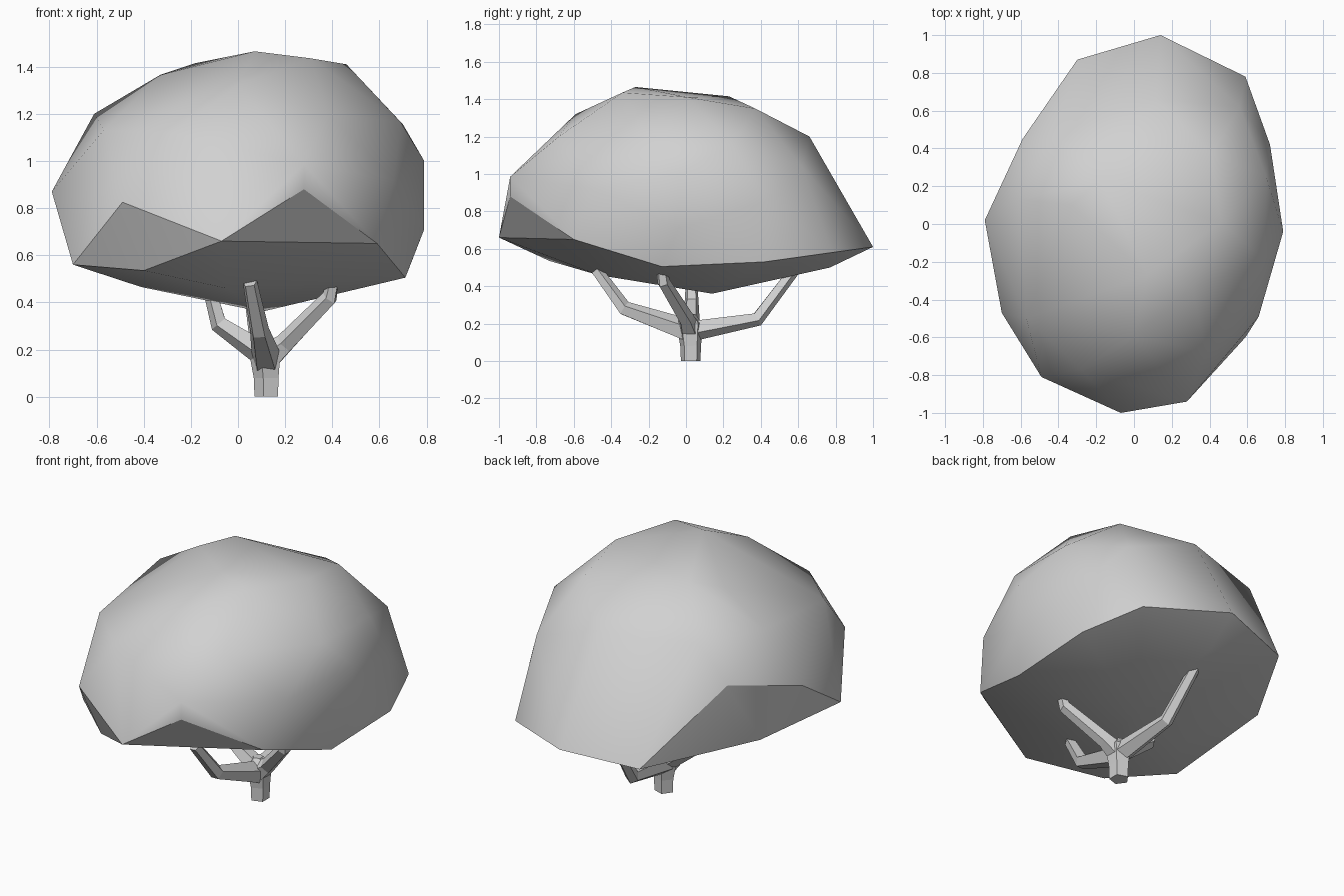
import bpy, bmesh, math
from mathutils import Vector

if "Cube" in bpy.data.objects:
    bpy.data.objects.remove(bpy.data.objects["Cube"])

grey = bpy.data.materials.new("plain_grey")
grey.diffuse_color = (0.64, 0.64, 0.64, 1)
grey.use_nodes = True
grey.node_tree.nodes["Principled BSDF"].inputs["Base Color"].default_value = grey.diffuse_color


def make_object(name, bm):
    me = bpy.data.meshes.new(name)
    bm.to_mesh(me)
    bm.free()
    me.materials.append(grey)
    ob = bpy.data.objects.new(name, me)
    bpy.context.collection.objects.link(ob)
    return ob


# Faceted crown: convex hull over a few rings of corner points
rim = [(-.07, -1, .66), (.59, -.6, .65), (.71, -.13, .505), (.72, .42, .53),
       (.59, .78, .58), (.14, 1, .61), (-.3, .87, .56), (-.67, .25, .6),
       (-.7, -.47, .56), (-.4, -.73, .535)]
waist = [(.28, -.94, .88), (-.49, -.81, .825), (-.79, .02, .87), (-.59, .45, .98),
         (.28, -.94, .985), (.66, -.49, .92), (.79, -.04, .71), (.79, -.04, 1),
         (.72, .42, .85)]
shoulder = [(.69, -.19, 1.165), (.7, .25, 1.155), (.56, .62, 1.04), (.12, .66, 1.2),
            (-.42, .48, 1.2), (-.61, .13, 1.2), (-.57, -.5, 1.13), (-.28, -.77, 1.12),
            (.38, -.68, 1.2)]
top = [(.07, -.27, 1.465), (.31, -.34, 1.435), (.46, .01, 1.41), (.41, .37, 1.35),
       (-.18, .23, 1.415), (-.33, .1, 1.365), (0, -.59, 1.32)]
underside = [(.1, .14, .36), (-.41, -.1, .465), (.1, .77, .5), (-.05, -.47, .46)]

bm = bmesh.new()
idx = {p: bm.verts.new(p) for p in rim + waist + shoulder + top + underside}
bmesh.ops.convex_hull(bm, input=bm.verts)
bmesh.ops.delete(bm, geom=[v for v in bm.verts if not v.link_faces], context='VERTS')
bmesh.ops.recalc_face_normals(bm, faces=bm.faces)

# Sharp creases run around the underside and the three flat cuts beside it
regions = [rim + underside,
           [rim[0], rim[1], waist[0]],
           [rim[8], rim[9], rim[0], waist[1]],
           [rim[6], rim[7], rim[8], waist[2], waist[3]]]
regions = [{idx[p] for p in r} for r in regions]


def region(face):
    return next((i for i, r in enumerate(regions) if set(face.verts) <= r), -1)


for f in bm.faces:
    f.smooth = True
for e in bm.edges:
    e.smooth = region(e.link_faces[0]) == region(e.link_faces[1])
make_object("crown", bm)


# Trunk and branches: five-sided tapering tubes along a path
def tube(name, path, radii, sides=5):
    pts = [Vector(p) for p in path]
    bm = bmesh.new()
    rings = []
    for i, p in enumerate(pts):
        d = (pts[min(i + 1, len(pts) - 1)] - pts[max(i - 1, 0)]).normalized()
        ref = Vector((0, 1, 0)) if abs(pts[-1].y - pts[0].y) < .3 else Vector((1, 0, 0))
        u = d.cross(ref).normalized()
        w = d.cross(u)
        rings.append([bm.verts.new(p + radii[i] * (u * math.cos(a) + w * math.sin(a)))
                      for a in (math.tau * k / sides for k in range(sides))])
    for a, b in zip(rings, rings[1:]):
        for k in range(sides):
            n = (k + 1) % sides
            bm.faces.new((a[k], a[n], b[n], b[k]))
    bm.faces.new(rings[0])
    bm.faces.new(rings[-1])
    bmesh.ops.recalc_face_normals(bm, faces=bm.faces)
    return make_object(name, bm)


tube("trunk", [(.125, .025, 0), (.125, .025, .08), (.12, .02, .2), (.12, .02, .25)],
     [.055, .058, .075, .03])
tube("front_branch", [(.12, .01, .16), (.09, -.33, .28), (.05, -.48, .485)],
     [.065, .042, .032])
tube("back_branch", [(.12, .03, .165), (.09, .38, .225), (.05, .58, .49)],
     [.06, .04, .032])
tube("right_branch", [(.12, .02, .16), (.2, 0, .225), (.39, -.12, .42), (.4, -.13, .49)],
     [.065, .045, .036, .03])
tube("left_branch", [(.13, .02, .17), (-.08, .03, .31), (-.12, .03, .46)], [.06, .04, .03])
